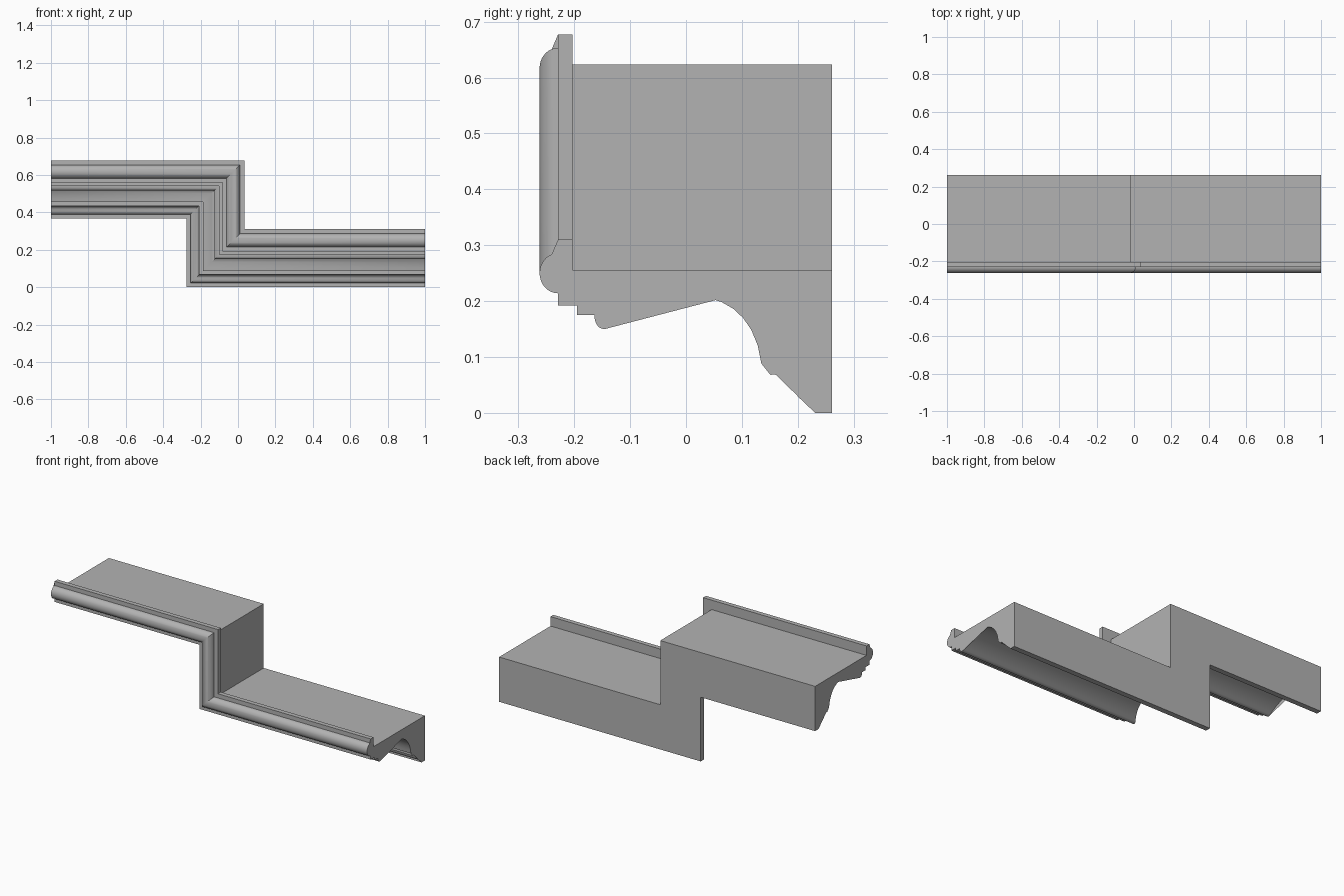
import bpy, bmesh, math
from mathutils import Vector
from mathutils.geometry import interpolate_bezier

cube = bpy.data.objects.get("Cube")
if cube:
    bpy.data.objects.remove(cube)

HIGH, LOW, STEP_X = 0.677, 0.31, 0.034


def curve(a, b, c, d, steps=8):
    """Bezier points from a to d, without the first point."""
    pts = interpolate_bezier(*(Vector((*p, 0)) for p in (a, b, c, d)), steps + 1)
    return [(p.x, p.y) for p in pts[1:]]


def arc(cy, cz, ry, rz, start, end, steps):
    return [(cy + ry * math.cos(math.radians(start + (end - start) * i / steps)),
             cz + rz * math.sin(math.radians(start + (end - start) * i / steps)))
            for i in range(steps + 1)]


# Moulding cross-section (y, z): slab top, lip and half-round nose
profile = [(0.261, 0), (0.261, 0.256), (-0.203, 0.256), (-0.203, LOW), (-0.229, LOW)]
profile += arc(-0.229, 0.25, 0.033, 0.036, 90, 270, 18)
# Fillets and small bead below the nose
profile += [(-0.229, 0.192), (-0.195, 0.192), (-0.195, 0.175), (-0.164, 0.175)]
profile += curve((-0.164, 0.175), (-0.164, 0.155), (-0.15, 0.142), (-0.132, 0.156))
# Large cove
profile += curve((-0.132, 0.156), (-0.09, 0.185), (-0.035, 0.208), (0.015, 0.208), 12)
profile += curve((0.015, 0.208), (0.075, 0.208), (0.125, 0.17), (0.135, 0.088), 14)
# Lower fillet, ogee and foot
profile += [(0.151, 0.088), (0.151, 0.068)]
profile += curve((0.151, 0.068), (0.175, 0.073), (0.192, 0.062), (0.194, 0.046))
profile += curve((0.194, 0.046), (0.198, 0.02), (0.215, 0.016), (0.231, 0.032))
profile += [(0.231, 0)]


# Sweep the section along the stepped path with mitred corners
bm = bmesh.new()
rings = [[], [], [], []]
for y, z in profile:
    drop = LOW - z
    x = STEP_X - drop
    stations = ((-1, HIGH - drop), (x, HIGH - drop), (x, z), (1, z))
    for ring, (px, pz) in zip(rings, stations):
        ring.append(bm.verts.new((px, y, pz)))
count = len(profile)
for a, b in zip(rings, rings[1:]):
    for i in range(count):
        j = (i + 1) % count
        bm.faces.new((a[i], a[j], b[j], b[i]))
caps = [bm.faces.new(rings[0]), bm.faces.new(rings[-1])]
bmesh.ops.triangulate(bm, faces=caps)
bmesh.ops.recalc_face_normals(bm, faces=bm.faces)

mesh = bpy.data.meshes.new("stepped_moulding")
bm.to_mesh(mesh)
bm.free()
moulding = bpy.data.objects.new("stepped_moulding", mesh)
bpy.context.collection.objects.link(moulding)

# Plain grey finish
grey = bpy.data.materials.new("plain_grey")
grey.use_nodes = True
colour = (0.45, 0.45, 0.45, 1)
grey.diffuse_color = colour
grey.node_tree.nodes["Principled BSDF"].inputs["Base Color"].default_value = colour
mesh.materials.append(grey)

bpy.ops.object.select_all(action='DESELECT')
moulding.select_set(True)
bpy.context.view_layer.objects.active = moulding
bpy.ops.object.shade_smooth_by_angle(angle=math.radians(30))
